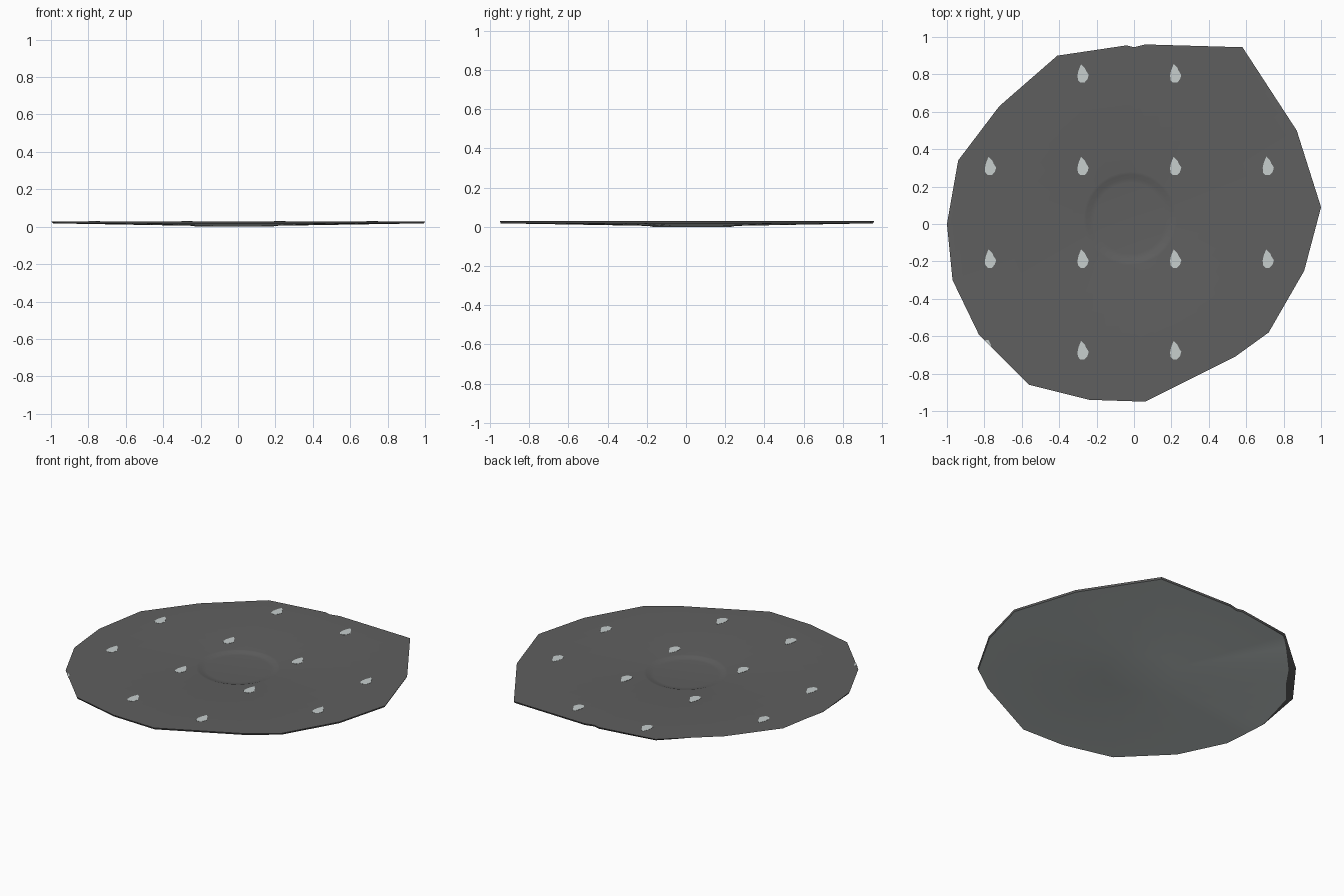
import bpy, bmesh, math
from mathutils import Vector

if "Cube" in bpy.data.objects:
    bpy.data.objects.remove(bpy.data.objects["Cube"])


def material(name, col):
    m = bpy.data.materials.new(name)
    m.diffuse_color = (*col, 1)
    m.use_nodes = True
    m.node_tree.nodes["Principled BSDF"].inputs["Base Color"].default_value = m.diffuse_color
    return m


GREY = material("dark grey", (0.115, 0.115, 0.115))
PALE = material("pale grey", (0.57, 0.62, 0.615))

OUTLINE = [(-1, 0), (-.97, -.30), (-.83, -.59), (-.56, -.86), (-.24, -.94), (.06, -.95),
           (.54, -.71), (.72, -.58), (.91, -.25), (1, .09), (.87, .50), (.58, .945),
           (.06, .96), (0, .945), (-.04, .955), (-.41, .90), (-.72, .63), (-.94, .34)]
C = Vector((-.02, .03))
TOP = 0.029

# split the long rim edges so the centre circle stays round
rim = []
for i, p in enumerate(OUTLINE):
    a, b = Vector(p), Vector(OUTLINE[(i + 1) % len(OUTLINE)])
    n = max(1, round((b - a).length / 0.15))
    rim += [a.lerp(b, k / n) for k in range(n)]


def circle(r):
    return [C + (p - C).normalized() * r for p in rim]


def under_rim():
    # underside is set in a little at the back left
    d = Vector((-.85, .52))
    return [p * (0.995 - 0.05 * max(0, p.normalized().dot(d)) ** 12) for p in rim]


# plate: shallow dished top and conical underside
bm = bmesh.new()
rings = [(circle(.19), .018), (circle(.215), .020), (circle(.235), TOP - .002),
         (circle(.25), TOP), (rim, TOP), (under_rim(), .018),
         (circle(.225), .005), (circle(.20), 0)]
loops = [[bm.verts.new((p.x, p.y, z)) for p in pts] for pts, z in rings]
N = len(rim)
for k in range(len(loops) - 1):
    for i in range(N):
        j = (i + 1) % N
        f = bm.faces.new((loops[k][i], loops[k + 1][i], loops[k + 1][j], loops[k][j]))
        f.material_index = 1 if k >= 5 else 0
bm.faces.new(loops[0])
low = bm.verts.new((C.x, C.y, .003))
for i in range(N):
    bm.faces.new((loops[-1][i], loops[-1][(i + 1) % N], low)).material_index = 1
bmesh.ops.recalc_face_normals(bm, faces=bm.faces)
me = bpy.data.meshes.new("plate")
bm.to_mesh(me)
bm.free()
plate = bpy.data.objects.new("plate", me)
bpy.context.collection.objects.link(plate)
me.materials.append(GREY)
me.materials.append(PALE)
bpy.context.view_layer.objects.active = plate
plate.select_set(True)
bpy.ops.object.shade_smooth_by_angle(angle=math.radians(30))

# teardrop spots laid on the top in a grid
DROP = [(-.008, .055), (-.022, .02), (-.027, -.005), (-.025, -.03), (-.012, -.044),
        (.01, -.044), (.026, -.027), (.033, -.003), (.02, .017), (.012, .035)]
bm = bmesh.new()


def spot(points):
    lo = [bm.verts.new((x, y, TOP - .001)) for x, y in points]
    hi = [bm.verts.new((x, y, TOP + .001)) for x, y in points]
    n = len(points)
    bm.faces.new(hi)
    for i in range(n):
        bm.faces.new((lo[i], lo[(i + 1) % n], hi[(i + 1) % n], hi[i]))


for cx in (-.77, -.275, .22, .715):
    for cy in (.80, .305, -.19, -.68):
        if abs(cx) > .5 and abs(cy) > .5:
            continue
        spot([(cx + x, cy + y) for x, y in DROP])
# the spot cut off by the rim
spot([(-.778, -.62), (-.80, -.622), (-.762, -.66), (-.766, -.643)])
bmesh.ops.recalc_face_normals(bm, faces=bm.faces)
for f in bm.faces:
    if len(f.verts) > 4 or abs(f.normal.z) > .5:
        if f.normal.z < 0:
            f.normal_flip()
me = bpy.data.meshes.new("teardrop_spots")
bm.to_mesh(me)
bm.free()
me.materials.append(PALE)
bpy.context.collection.objects.link(bpy.data.objects.new("teardrop_spots", me))
